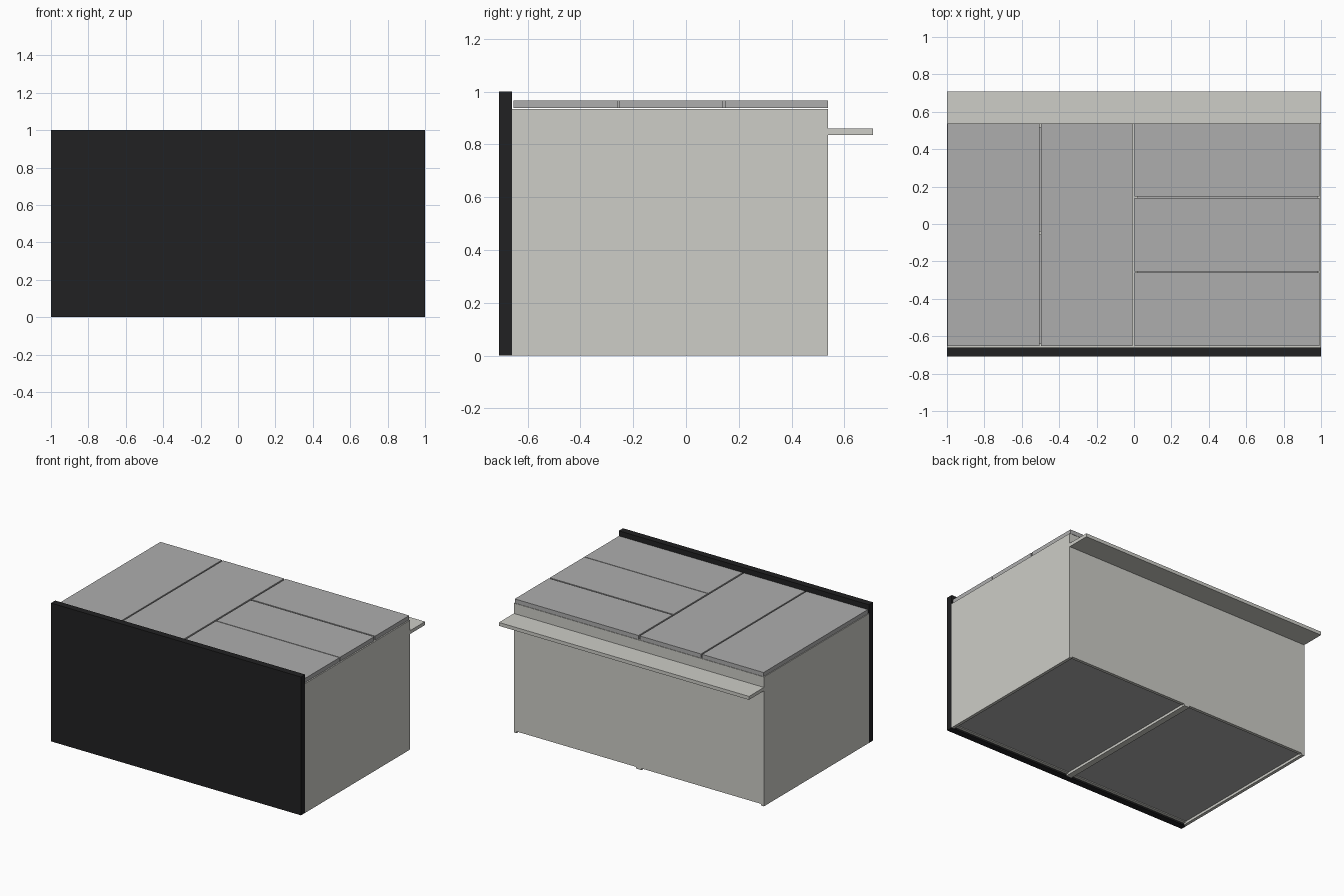
import bpy

if "Cube" in bpy.data.objects:
    bpy.data.objects.remove(bpy.data.objects["Cube"])


def material(name, rgb):
    m = bpy.data.materials.new(name)
    m.diffuse_color = (*rgb, 1)
    m.use_nodes = True
    m.node_tree.nodes["Principled BSDF"].inputs["Base Color"].default_value = m.diffuse_color
    return m


BLACK = material("black_slab", (0.015, 0.015, 0.016))
PALE = material("pale_board", (0.61, 0.61, 0.57))
GREY = material("grey_front", (0.42, 0.42, 0.42))


def board(name, x, y, z, mat):
    """Box spanning the given (min, max) ranges."""
    bpy.ops.mesh.primitive_cube_add(size=1)
    o = bpy.context.object
    o.name = name
    o.location = [(r[0] + r[1]) / 2 for r in (x, y, z)]
    o.scale = [r[1] - r[0] for r in (x, y, z)]
    bpy.ops.object.transform_apply(location=True, rotation=False, scale=True)
    o.data.materials.append(mat)
    return o


T = 0.022                    # board thickness
Y0, Y1, TOP = -0.66, 0.538, 0.935

# Thick dark slab and the projecting plinth
board("front_slab", (-1, 1), (-0.708, Y0), (0, 1), BLACK)
board("plinth", (-1, 1), (Y1, 0.708), (0.835, 0.86), PALE)

# Two carcasses side by side, each with recessed underside panel
for side, a in (("left", -1), ("right", 0)):
    b = a + 1
    board(side + "_outer_wall", (a, a + T), (Y0, Y1), (0, TOP), PALE)
    board(side + "_inner_wall", (b - T, b), (Y0, Y1), (0, TOP), PALE)
    inner = (a + T, b - T)
    board(side + "_rear_wall", inner, (Y1 - T, Y1), (0.012, TOP), PALE)
    board(side + "_front_wall", inner, (Y0, Y0 + T), (0.012, TOP), PALE)
    board(side + "_underside", inner, (Y0 + T, Y1 - T), (0.018, 0.03), GREY)

# Shelf inside the left carcass
board("shelf", (-1 + T, -T), (-0.06, -0.038), (0.03, 0.9), PALE)

# Two doors and three drawer fronts over the opening
LID = (0.937, 0.967)
for i, x in enumerate(((-0.997, -0.506), (-0.496, -0.007))):
    board(f"door_{i + 1}", x, (-0.653, 0.538), LID, GREY)
for i, y in enumerate(((-0.653, -0.259), (-0.254, 0.138), (0.148, 0.538))):
    board(f"drawer_front_{i + 1}", (0.004, 0.993), y, LID, GREY)
